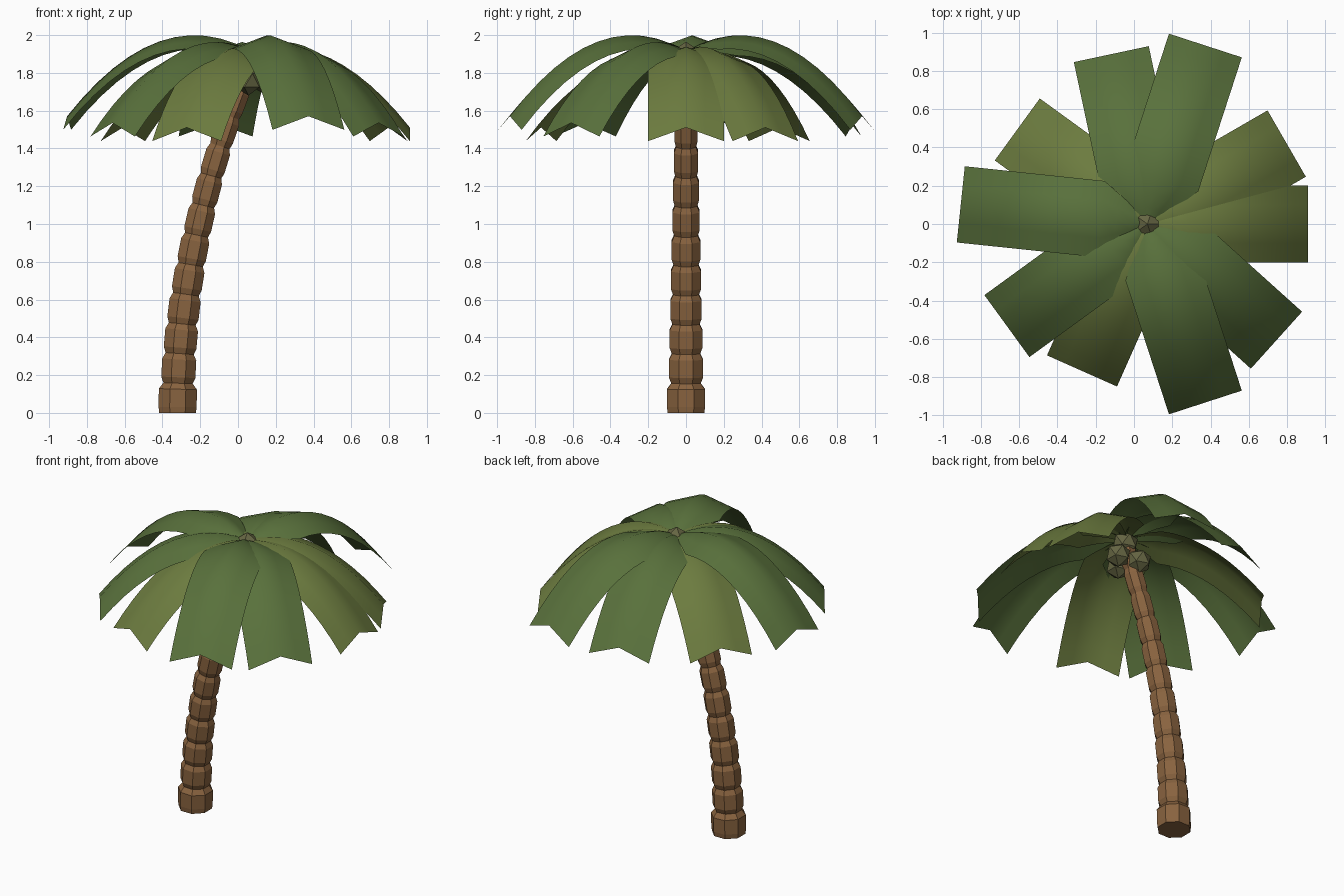
import bpy, bmesh, math
from mathutils import Matrix, Vector

if "Cube" in bpy.data.objects:
    bpy.data.objects.remove(bpy.data.objects["Cube"])

CX = 0.07  # crown centre


def material(name, rgb):
    m = bpy.data.materials.new(name)
    m.diffuse_color = (*rgb, 1)
    m.use_nodes = True
    m.node_tree.nodes["Principled BSDF"].inputs["Base Color"].default_value = m.diffuse_color
    return m


BARK = material("bark", (0.25, 0.125, 0.05))
LEAF = material("leaf", (0.15, 0.20, 0.05))
LEAF_DARK = material("leaf_dark", (0.10, 0.165, 0.045))
NUT = material("nut", (0.13, 0.13, 0.055))


def finish(bm, name, mat, smooth=False):
    me = bpy.data.meshes.new(name)
    bm.to_mesh(me)
    bm.free()
    me.materials.append(mat)
    for p in me.polygons:
        p.use_smooth = smooth
    ob = bpy.data.objects.new(name, me)
    bpy.context.collection.objects.link(ob)
    return ob


def bridge(bm, a, b, closed):
    n = len(a)
    for i in range(n if closed else n - 1):
        j = (i + 1) % n
        bm.faces.new((a[i], a[j], b[j], b[i]))


# Trunk: one continuous leaning stack of twelve bulging segments
SEGS, SIDES, STEP = 12, 8, 0.157
PROFILE = [(0.0, 0.86), (0.2, 1.0), (0.8, 1.0)]
bm = bmesh.new()
rings = []
for k in range(SEGS):
    radius = 0.105 if k == 0 else 0.094 - 0.0038 * (k - 1)
    for t, f in PROFILE + ([(1.0, 0.86)] if k == SEGS - 1 else []):
        if k == 0 and t == 0:
            f = 0.96
        z = (k + t) * STEP
        u = z / (SEGS * STEP)
        tilt = math.atan(2 * 0.4 * u / (SEGS * STEP))
        place = (Matrix.Translation((-0.32 + 0.4 * u * u, 0, z))
                 @ Matrix.Rotation(tilt, 4, 'Y'))
        ring = []
        for s in range(SIDES):
            a = math.tau * (s + 0.5) / SIDES
            r = radius * f * 1.04
            ring.append(bm.verts.new(place @ Vector((r * math.cos(a), r * math.sin(a), 0))))
        rings.append(ring)
for a, b in zip(rings, rings[1:]):
    bridge(bm, a, b, True)
bm.faces.new(rings[0][::-1])
bm.faces.new(rings[-1])
finish(bm, "trunk", BARK)


# Fronds: arched strips folded along the midrib, narrow at the root
def frond(name, angle, length, rise, mat):
    bm = bmesh.new()
    rot = Matrix.Translation((CX, 0, 0)) @ Matrix.Rotation(angle, 4, 'Z')
    n, rows = 12, []
    for i in range(n + 1):
        t = i / n
        s = t * length
        w = min(1.0, 0.12 + 0.88 * t / 0.25)
        z = 1.915 + rise * s - 0.93 * s * s
        rows.append([bm.verts.new(rot @ Vector((s, 0.2 * w * q, z - 0.072 * w * abs(q))))
                     for q in (-1, -0.5, 0, 0.5, 1)])
    for a, b in zip(rows, rows[1:]):
        bridge(bm, b, a, False)
    finish(bm, name, mat, True)


SHORT, MID, LONG = (0.84, 0.30), (0.907, 0.425), (0.98, 0.56)
ORDER = [SHORT, SHORT, LONG, MID, SHORT, LONG, MID, SHORT, LONG, MID]
for i, (length, rise) in enumerate(ORDER):
    angle = math.radians(36 * i - 6 * (i % 2))
    frond(f"frond_{i + 1}", angle, length, rise, LEAF if length < 0.9 else LEAF_DARK)


# Crown bud and the coconuts hanging under it
def nut(name, loc, r):
    bm = bmesh.new()
    bmesh.ops.create_icosphere(bm, subdivisions=1, radius=r, matrix=Matrix.Translation(loc))
    finish(bm, name, NUT)


nut("crown_bud", (CX, 0, 1.88), 0.085)
for i in range(3):
    a = math.radians(20 + 120 * i)
    nut(f"coconut_{i + 1}", (CX + 0.085 * math.cos(a), 0.085 * math.sin(a), 1.76), 0.08)
